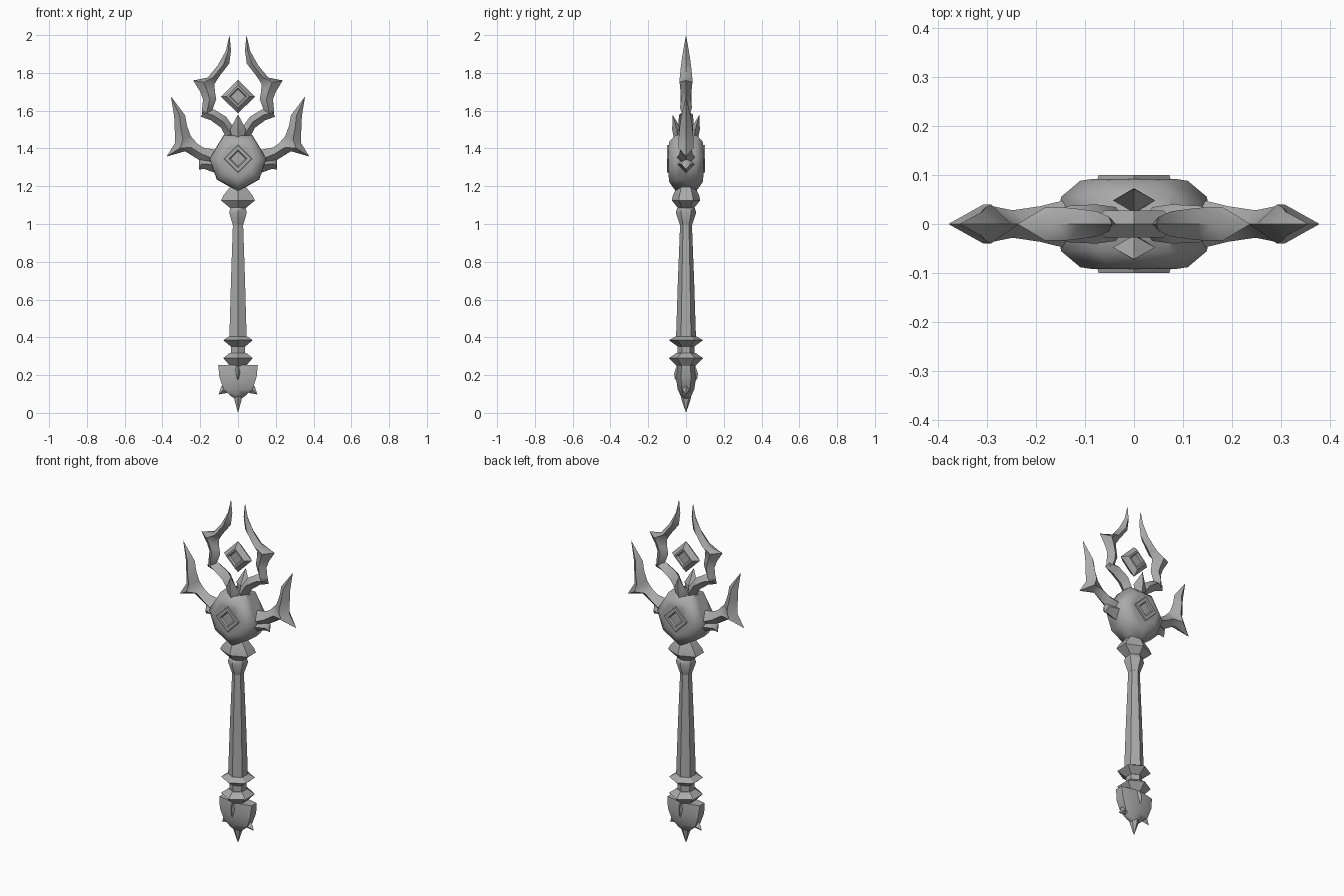
import bpy, bmesh, math
from mathutils import Vector

metal = bpy.data.materials.new("grey_metal")
metal.diffuse_color = (0.4, 0.4, 0.4, 1)


def loft(name, rings, angle=50):
    """Skin a list of equal-length vertex rings, cap both ends."""
    bm = bmesh.new()
    rows = [[bm.verts.new(p) for p in ring] for ring in rings]
    n = len(rows[0])
    for a, b in zip(rows, rows[1:]):
        for i in range(n):
            j = (i + 1) % n
            bm.faces.new((a[i], a[j], b[j], b[i]))
    bm.faces.new(rows[0])
    bm.faces.new(rows[-1])
    bmesh.ops.remove_doubles(bm, verts=bm.verts, dist=0.0005)
    bmesh.ops.recalc_face_normals(bm, faces=bm.faces)
    me = bpy.data.meshes.new(name)
    bm.to_mesh(me)
    bm.free()
    me.materials.append(metal)
    ob = bpy.data.objects.new(name, me)
    bpy.context.collection.objects.link(ob)
    bpy.ops.object.select_all(action='DESELECT')
    ob.select_set(True)
    bpy.context.view_layer.objects.active = ob
    bpy.ops.object.shade_smooth_by_angle(angle=math.radians(angle))
    return ob


def column(name, profile, sides=6, y0=0, angle=50):
    """Upright loft from (z, x radius, y radius), one corner facing the front."""
    return loft(name, [[(rx * math.cos(math.tau * i / sides + math.pi / 2),
                         y0 + ry * math.sin(math.tau * i / sides + math.pi / 2), z)
                        for i in range(sides)] for z, rx, ry in profile], angle)


def turned(name, profile, angle=50):
    return column(name, [(z, r, r) for z, r in profile], angle=angle)


def slab(name, outline, zc, steps, angle=35):
    """Front outline lofted through the depth with (y, scale) steps, both sides."""
    full = [(-y, s) for y, s in steps] + [(y, s) for y, s in reversed(steps)]
    return loft(name, [[(x * s, y, zc + (z - zc) * s) for x, z in outline]
                       for y, s in full], angle)


def horn(name, stations, angle=60):
    """Mirrored blades: each station is outer x,z, inner x,z and half depth."""
    for side, sx in (("right", 1), ("left", -1)):
        loft(f"{name}_{side}", [[(sx * ox, 0, oz),
                                 (sx * (ox + ix) / 2, -d, (oz + iz) / 2),
                                 (sx * ix, 0, iz),
                                 (sx * (ox + ix) / 2, d, (oz + iz) / 2)]
                                for ox, oz, ix, iz, d in stations], angle)


def diamond(r, zc):
    return [(0, zc - r), (r, zc), (0, zc + r), (-r, zc)]


# Handle with its two rings and upper collar
turned("shaft", [(0.39, 0.053), (0.70, 0.043), (1.03, 0.03)])
turned("upper_ring", [(0.405, 0.055), (0.385, 0.09), (0.352, 0.045)], 30)
turned("ring_neck", [(0.36, 0.044), (0.30, 0.044)])
turned("lower_ring", [(0.318, 0.05), (0.29, 0.09), (0.245, 0.045)], 30)
turned("collar", [(0.995, 0.032), (1.06, 0.054), (1.09, 0.045), (1.10, 0.03)])
column("neck_knot", [(1.075, 0.035, 0.035), (1.125, 0.104, 0.075),
                     (1.15, 0.09, 0.07), (1.20, 0.045, 0.045)], angle=35)

# Pommel with drip, tip spike and side spikes
column("pommel", [(0.253, 0.121, 0.045), (0.19, 0.114, 0.054), (0.125, 0.088, 0.044),
                  (0.09, 0.045, 0.028), (0.07, 0.01, 0.015)])
column("pommel_drip", [(0.26, 0.035, 0.045), (0.21, 0.028, 0.063),
                       (0.185, 0.022, 0.061), (0.168, 0.006, 0.05)])
column("tip_spike", [(0.10, 0.025, 0.03), (0.07, 0.022, 0.024), (0.0, 0.0, 0.0)])
horn("pommel_spike", [(0.103, 0.098, 0.103, 0.098, 0), (0.088, 0.142, 0.06, 0.105, 0.02),
                      (0.05, 0.15, 0.04, 0.12, 0.02)])

# Head orb with a raised diamond frame on front and back
half = [(0.112, 1.235), (0.152, 1.345), (0.075, 1.472)]
orb = [(0, 1.172)] + half + [(-x, z) for x, z in reversed(half)]
slab("head_orb", orb, 1.345, [(0.092, 0.55), (0.088, 0.72), (0.055, 0.98), (0.0, 1.0)], 50)
slab("diamond_frame", diamond(0.078, 1.345), 1.345,
     [(0.092, 0.5), (0.1, 0.6), (0.1, 0.92), (0.08, 1.0)])

# Floating gem
slab("floating_gem", diamond(0.09, 1.675), 1.675,
     [(0.018, 0.42), (0.028, 0.52), (0.028, 0.66), (0.0, 1.0)], 25)

# Small crystals on the crown, front and back
for side, sy in (("front", -1), ("back", 1)):
    rings = []
    for z, r, d, y in [(1.43, 0.025, 0.02, 0.04), (1.50, 0.043, 0.025, 0.048),
                       (1.58, 0.0, 0.0, 0.072)]:
        rings.append([(r, sy * y, z), (0, sy * (y + d), z),
                      (-r, sy * y, z), (0, sy * (y - d), z)])
    loft(f"crown_crystal_{side}", rings, 25)

# Inner horns around the gem
horn("inner_horn", [
    (0.045, 2.0, 0.045, 2.0, 0), (0.065, 1.915, 0.037, 1.92, 0.015),
    (0.107, 1.84, 0.046, 1.85, 0.026), (0.16, 1.775, 0.10, 1.78, 0.033),
    (0.237, 1.76, 0.125, 1.74, 0.034), (0.20, 1.70, 0.122, 1.70, 0.029),
    (0.185, 1.66, 0.115, 1.66, 0.026), (0.19, 1.61, 0.13, 1.62, 0.032),
    (0.192, 1.575, 0.14, 1.59, 0.02)])
horn("inner_horn_root", [
    (0.197, 1.568, 0.172, 1.612, 0.015), (0.145, 1.55, 0.125, 1.605, 0.037),
    (0.09, 1.51, 0.063, 1.568, 0.04), (0.065, 1.46, 0.018, 1.505, 0.035),
    (0.05, 1.42, 0.0, 1.44, 0.03)])

# Outer horns with a lower spur
horn("outer_horn", [
    (0.355, 1.675, 0.355, 1.675, 0), (0.338, 1.57, 0.28, 1.575, 0.025),
    (0.335, 1.50, 0.27, 1.52, 0.034), (0.333, 1.43, 0.25, 1.465, 0.04),
    (0.378, 1.357, 0.235, 1.448, 0.04), (0.28, 1.385, 0.215, 1.425, 0.028),
    (0.20, 1.335, 0.185, 1.405, 0.036), (0.14, 1.30, 0.13, 1.395, 0.05),
    (0.08, 1.30, 0.08, 1.385, 0.05)])
horn("outer_horn_spur", [
    (0.207, 1.288, 0.207, 1.288, 0), (0.18, 1.292, 0.205, 1.345, 0.026),
    (0.12, 1.27, 0.14, 1.36, 0.048)])
